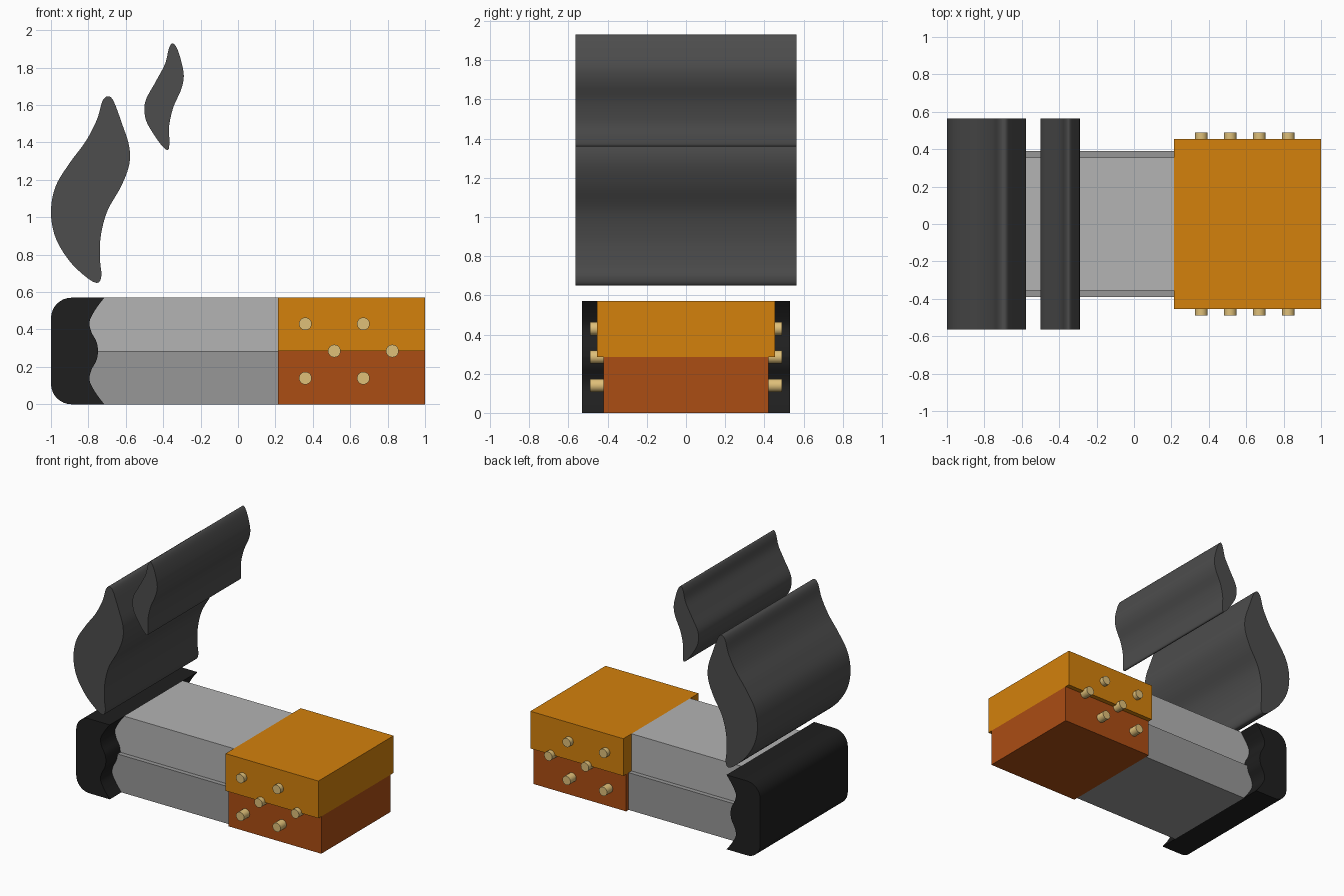
import bpy
import bmesh
from math import sin, cos, pi, radians
from mathutils import Vector

default_cube = bpy.data.objects.get("Cube")
if default_cube:
    bpy.data.objects.remove(default_cube, do_unlink=True)

HEIGHT, SEAM = 0.57, 0.285
PAPER_END = 0.213


def material(name, *srgb):
    color = [(c / 255) ** 2.2 for c in srgb] + [1]
    mat = bpy.data.materials.new(name)
    mat.use_nodes = True
    mat.diffuse_color = color
    mat.node_tree.nodes["Principled BSDF"].inputs["Base Color"].default_value = color
    return mat


def spline(points, steps=6, closed=False):
    """Catmull-Rom curve through the given (x, z) points."""
    pts = [Vector(p) for p in points]
    n = len(pts)
    result = []
    for i in range(n if closed else n - 1):
        if closed:
            a, b, c, d = (pts[(i + k) % n] for k in (-1, 0, 1, 2))
        else:
            a, b, c, d = (pts[min(max(i + k, 0), n - 1)] for k in (-1, 0, 1, 2))
        for s in range(steps):
            t = s / steps
            result.append(b + (c - a) * t / 2 + (a * 2 - b * 5 + c * 4 - d) * t ** 2 / 2
                          + (b * 3 - a - c * 3 + d) * t ** 3 / 2)
    if not closed:
        result.append(pts[-1])
    return result


def extrude(name, outline, half_depth, mat):
    """Solid made from an (x, z) outline, extruded evenly along y."""
    bm = bmesh.new()
    face = bm.faces.new([bm.verts.new((x, -half_depth, z)) for x, z in outline])
    grown = bmesh.ops.extrude_face_region(bm, geom=[face])["geom"]
    verts = [v for v in grown if isinstance(v, bmesh.types.BMVert)]
    bmesh.ops.translate(bm, verts=verts, vec=(0, 2 * half_depth, 0))
    bmesh.ops.recalc_face_normals(bm, faces=bm.faces)
    mesh = bpy.data.meshes.new(name)
    bm.to_mesh(mesh)
    bm.free()
    obj = bpy.data.objects.new(name, mesh)
    bpy.context.collection.objects.link(obj)
    mesh.materials.append(mat)
    bpy.ops.object.select_all(action="DESELECT")
    obj.select_set(True)
    bpy.context.view_layer.objects.active = obj
    bpy.ops.object.shade_smooth_by_angle(angle=radians(35))
    return obj


def box(x0, x1, z0, z1):
    return [(x0, z0), (x1, z0), (x1, z1), (x0, z1)]


def arc(cx, cz, radius, start, end, steps=8):
    angles = [radians(start + (end - start) * i / steps) for i in range(steps + 1)]
    return [(cx + radius * cos(a), cz + radius * sin(a)) for a in angles]


smoke_grey = material("smoke grey", 78, 78, 78)
ash_black = material("ash black", 36, 36, 36)
paper_light = material("light paper", 178, 178, 178)
paper_dark = material("dark paper", 150, 150, 150)
filter_orange = material("filter orange", 210, 128, 20)
filter_brown = material("filter brown", 170, 78, 26)
dot_tan = material("dot tan", 222, 190, 120)

# Wavy burn line, mirrored about the seam
lower_wave = spline([(-0.715, 0), (-0.76, 0.06), (-0.793, 0.125), (-0.785, 0.18),
                     (-0.757, 0.235), (-0.747, SEAM)])
upper_wave = [(x, HEIGHT - z) for x, z in reversed(lower_wave)]

# Burnt end with rounded outer corners
R = 0.11
burnt = [tuple(p) for p in lower_wave] + upper_wave[1:]
burnt += arc(-1 + R, HEIGHT - R, R, 90, 180) + arc(-1 + R, R, R, 180, 270)
extrude("burnt_end", burnt, 0.53, ash_black)

# Paper halves
extrude("paper_upper", [(PAPER_END, HEIGHT), (PAPER_END, SEAM)] + upper_wave, 0.355, paper_light)
extrude("paper_lower", [(PAPER_END, SEAM), (PAPER_END, 0)] + lower_wave, 0.39, paper_dark)

# Filter halves
extrude("filter_upper", box(PAPER_END, 1, SEAM, HEIGHT), 0.455, filter_orange)
extrude("filter_lower", box(PAPER_END, 1, 0, SEAM), 0.42, filter_brown)

# Filter dots, running right through
rows = [(0.36, 0.43), (0.67, 0.43), (0.515, SEAM), (0.825, SEAM), (0.36, 0.14), (0.67, 0.14)]
for number, (x, z) in enumerate(rows, 1):
    extrude(f"filter_dot_{number}", arc(x, z, 0.034, 0, 360, 24)[:-1], 0.49, dot_tan)

# Smoke wisps
large = [(-0.695, 1.647), (-0.665, 1.62), (-0.62, 1.5), (-0.582, 1.38), (-0.582, 1.28),
         (-0.625, 1.165), (-0.7, 1.03), (-0.735, 0.89), (-0.737, 0.765), (-0.73, 0.69),
         (-0.75, 0.65), (-0.805, 0.675), (-0.9, 0.765), (-0.975, 0.89), (-1, 1.027),
         (-0.975, 1.165), (-0.9, 1.29), (-0.815, 1.405), (-0.755, 1.52), (-0.725, 1.62)]
small = [(-0.35, 1.93), (-0.325, 1.9), (-0.3, 1.82), (-0.29, 1.75), (-0.305, 1.68),
         (-0.345, 1.59), (-0.368, 1.49), (-0.367, 1.41), (-0.372, 1.363), (-0.4, 1.375),
         (-0.455, 1.45), (-0.495, 1.53), (-0.495, 1.62), (-0.44, 1.725), (-0.39, 1.82),
         (-0.37, 1.9)]
for name, points in (("smoke_large", large), ("smoke_small", small)):
    extrude(name, spline(points, closed=True), 0.563, smoke_grey)
